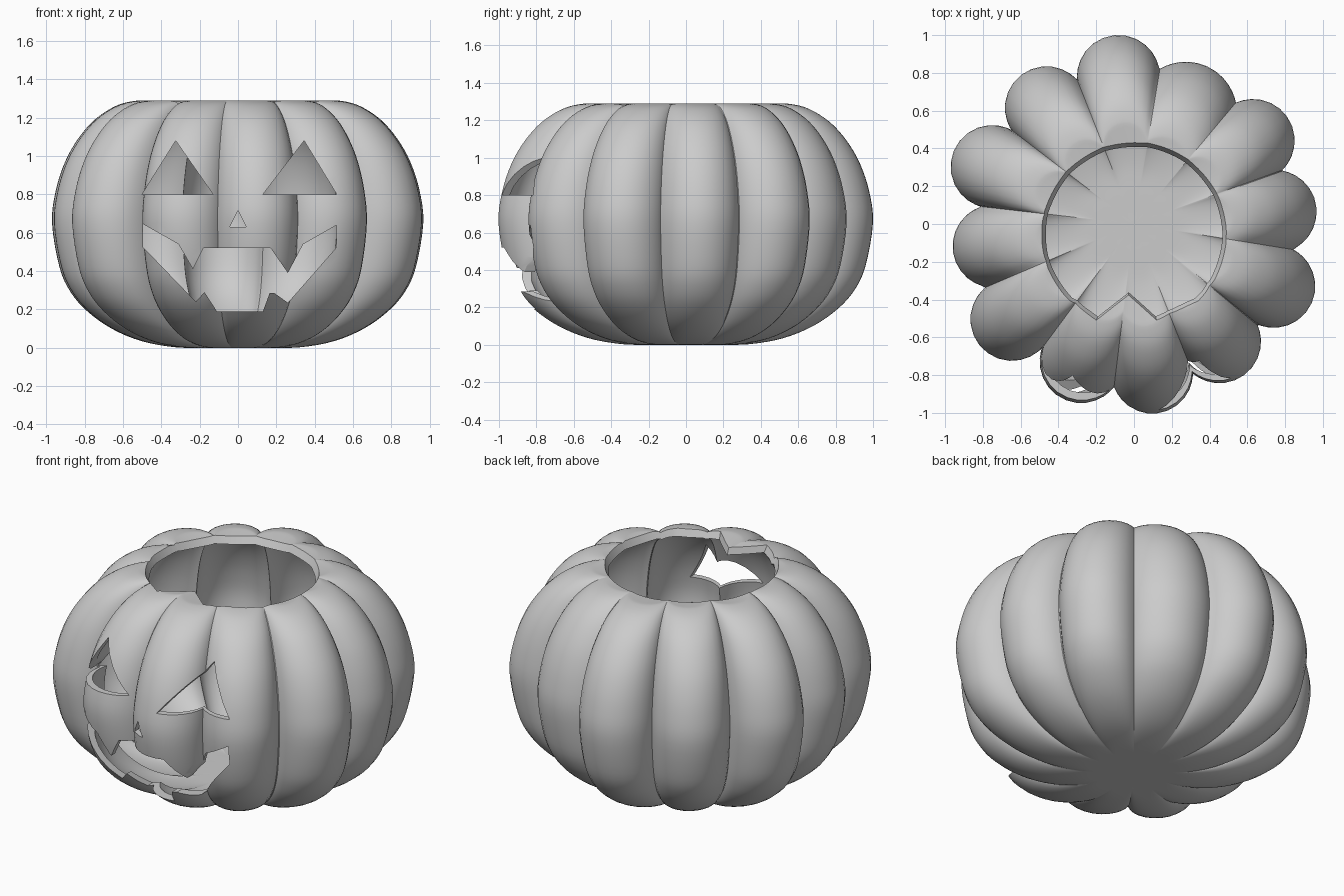
import bpy, bmesh, math
from mathutils import Vector

if "Cube" in bpy.data.objects:
    bpy.data.objects.remove(bpy.data.objects["Cube"], do_unlink=True)

WALL = 0.04
skin = bpy.data.materials.new("pumpkin grey")
skin.use_nodes = True
skin.diffuse_color = (0.6, 0.6, 0.6, 1)
skin.node_tree.nodes["Principled BSDF"].inputs["Base Color"].default_value = (0.6, 0.6, 0.6, 1)

# Rib crest profile from the floor centre to the lid centre: radius, height
PROFILE = [(0, 0), (.17, 0), (.34, .003), (.52, .035), (.68, .1), (.81, .19), (.9, .29),
           (.96, .42), (1, .65), (.98, .82), (.93, .97), (.86, 1.09), (.77, 1.19),
           (.66, 1.26), (.56, 1.287), (.48, 1.285), (.2, 1.26), (0, 1.25)]
# Rib cross-sections: centre angle in degrees, counter-clockwise
RIBS = [5, 35, 65, 96, 127, 158, 189, 218, 249, 277, 306, 336]
DISTANCE = [.75, .77, .65, .785, .77, .81, .75, .82, .78, .795, .77, .81]
RADIUS = [.22, .22, .27, .22, .22, .22, .22, .22, .22, .215, .22, .22]


def smooth_profile(points, steps=4):
    """Catmull-Rom curve through the profile points."""
    p = [Vector(q) for q in points]
    p = [p[0]] + p + [p[-1]]
    out = []
    for a, b, c, d in zip(p, p[1:], p[2:], p[3:]):
        for k in range(steps):
            t = k / steps
            out.append(0.5 * (2 * b + (c - a) * t + (2 * a - 5 * b + 4 * c - d) * t ** 2
                              + (3 * b - a - 3 * c + d) * t ** 3))
    return out + [p[-1]]


def offset_profile(points, depth):
    """Move the profile inward along its normals."""
    out = []
    for i, q in enumerate(points):
        t = points[min(i + 1, len(points) - 1)] - points[max(i - 1, 0)]
        n = Vector((-t.y, t.x)).normalized()
        out.append(q + n * depth)
    return out


def rib_radius(angle):
    """Outline of the union of the rib circles in one direction."""
    best = 0
    for deg, dist, rad in zip(RIBS, DISTANCE, RADIUS):
        delta = angle - math.radians(deg)
        if math.cos(delta) > 0.7:
            reach = math.sqrt(max(0, rad ** 2 - (dist * math.sin(delta)) ** 2))
            best = max(best, dist * math.cos(delta) + reach)
    return best


def rib_angles(half=7):
    """Directions that land exactly on each valley and crowd near it."""
    out = []
    for i, deg in enumerate(RIBS):
        before = (RIBS[i - 1] - (360 if i == 0 else 0) + deg) / 2
        after = (RIBS[(i + 1) % len(RIBS)] + (360 if i == len(RIBS) - 1 else 0) + deg) / 2
        for k in range(-half, half):
            u = math.sin(math.pi / 2 * k / half)
            out.append(math.radians(deg + u * (after - deg if u > 0 else deg - before)))
    return out


def add_skin(bm, profile, inward):
    """Closed ribbed surface with a pole at each end."""
    outline = [(math.cos(a) * rib_radius(a), math.sin(a) * rib_radius(a)) for a in rib_angles()]
    rows = [[bm.verts.new((x * q.x, y * q.x, q.y)) for x, y in outline] for q in profile[1:-1]]
    floor, lid = [bm.verts.new((0, 0, q.y)) for q in (profile[0], profile[-1])]
    n = len(outline)
    faces = []
    for i in range(n):
        j = (i + 1) % n
        faces.append(bm.faces.new((floor, rows[0][j], rows[0][i])))
        faces.append(bm.faces.new((lid, rows[-1][i], rows[-1][j])))
        for low, high in zip(rows, rows[1:]):
            faces.append(bm.faces.new((low[i], low[j], high[j], high[i])))
    if inward:
        bmesh.ops.reverse_faces(bm, faces=faces)


def to_object(name, bm):
    mesh = bpy.data.meshes.new(name)
    bm.to_mesh(mesh)
    bm.free()
    ob = bpy.data.objects.new(name, mesh)
    bpy.context.collection.objects.link(ob)
    mesh.materials.append(skin)
    return ob


def prism(name, start, end):
    """Solid between two matching loops of points."""
    bm = bmesh.new()
    a, b = [[bm.verts.new(p) for p in loop] for loop in (start, end)]
    bm.faces.new(a)
    bm.faces.new(b[::-1])
    for i in range(len(a)):
        j = (i + 1) % len(a)
        bm.faces.new((a[j], a[i], b[i], b[j]))
    bmesh.ops.recalc_face_normals(bm, faces=bm.faces)
    ob = to_object(name, bm)
    ob.hide_render = True
    return ob


def face_cutter(name, points):
    return prism(name, [(x, -1.3, z) for x, z in points], [(x, -.3, z) for x, z in points])


# Hollow ribbed body
profile = smooth_profile(PROFILE)
bm = bmesh.new()
add_skin(bm, profile, False)
add_skin(bm, offset_profile(profile, WALL), True)
body = to_object("pumpkin_shell", bm)

# Tapered lid opening with a keyed notch at the front
ring = [(.49 * math.cos(math.radians(a)), .49 * math.sin(math.radians(a)))
        for a in range(-46, 227, 4)]
ring += [(-.2, -.455), (-.03, -.325), (.12, -.455)]


def lid_loop(scale, z):
    return [(x * scale, y * scale - .055, z) for x, y in ring]


cutters = [
    prism("lid_cutter", lid_loop(.8, 1.1), lid_loop(1.22, 1.5)),
    face_cutter("right_eye_cutter", [(-.5, .8), (-.13, .8), (-.325, 1.08)]),
    face_cutter("left_eye_cutter", [(.13, .8), (.515, .8), (.345, 1.08)]),
    face_cutter("nose_cutter", [(-.043, .63), (.043, .63), (0, .715)]),
    face_cutter("mouth_cutter", [
        (-.495, .645), (-.31, .54), (-.235, .41), (-.18, .52), (.17, .52), (.26, .39),
        (.34, .54), (.515, .64), (.515, .525), (.26, .235), (.19, .285), (.165, .285), (.13, .19),
        (-.11, .19), (-.175, .29), (-.22, .24), (-.495, .525)]),
]

# Carve the openings, then drop the cutters
bpy.ops.object.select_all(action="DESELECT")
bpy.context.view_layer.objects.active = body
body.select_set(True)
for cutter in cutters:
    mod = body.modifiers.new(cutter.name, "BOOLEAN")
    mod.operation = "DIFFERENCE"
    mod.solver = "EXACT"
    mod.object = cutter
    bpy.ops.object.modifier_apply(modifier=mod.name)
    bpy.data.objects.remove(cutter, do_unlink=True)

bpy.ops.object.shade_smooth_by_angle(angle=math.radians(30))
